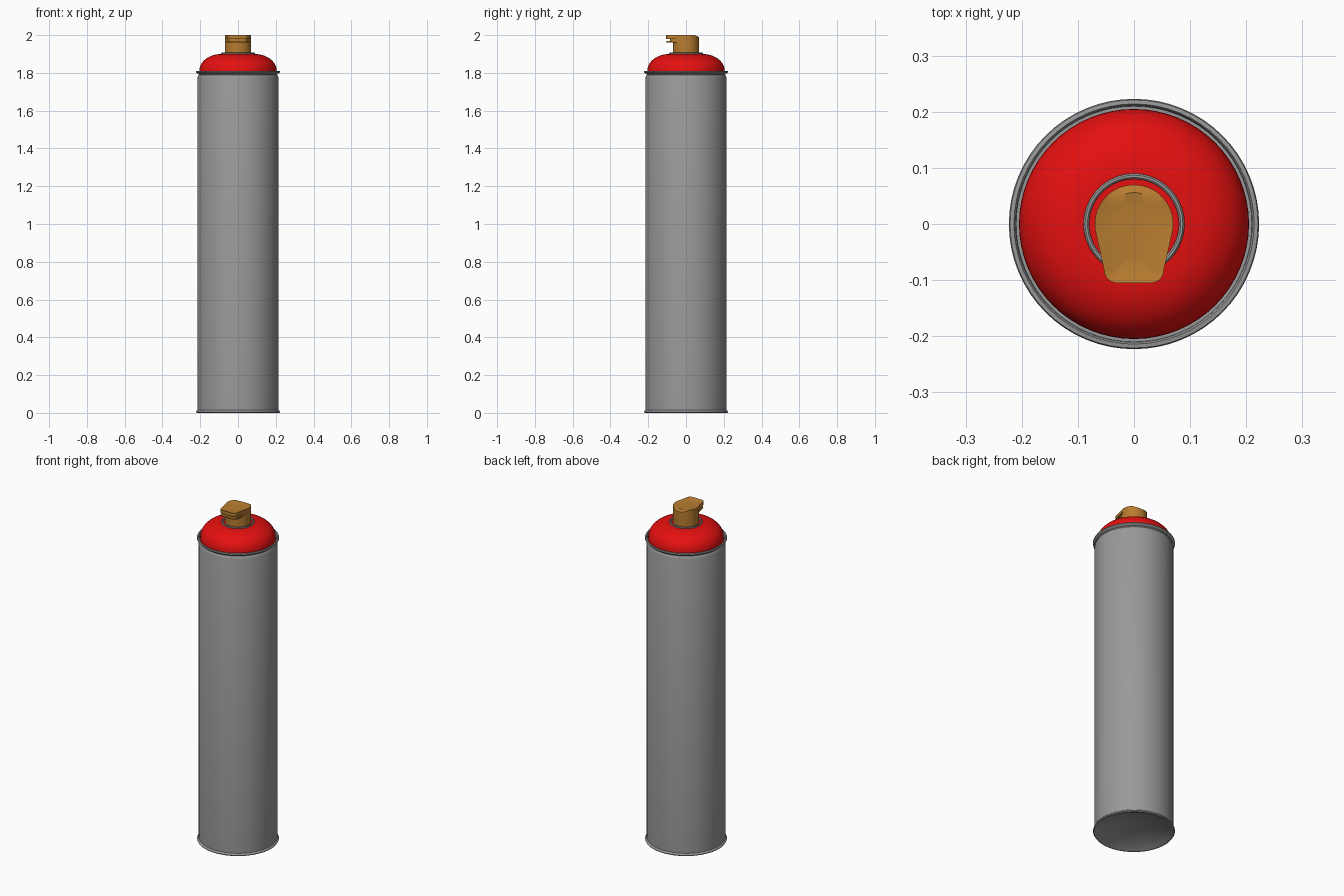
import bpy, bmesh, math

if "Cube" in bpy.data.objects:
    bpy.data.objects.remove(bpy.data.objects["Cube"])


def material(name, rgb):
    m = bpy.data.materials.new(name)
    m.diffuse_color = (*rgb, 1)
    m.use_nodes = True
    m.node_tree.nodes["Principled BSDF"].inputs["Base Color"].default_value = m.diffuse_color
    return m


GREY = material("can grey", (0.32, 0.32, 0.325))
RED = material("dome red", (0.78, 0.005, 0.005))
ORANGE = material("nozzle orange", (0.48, 0.205, 0.03))


def finish(name, bm, mat, angle=35):
    bmesh.ops.remove_doubles(bm, verts=bm.verts, dist=1e-5)
    bmesh.ops.recalc_face_normals(bm, faces=bm.faces)
    me = bpy.data.meshes.new(name)
    bm.to_mesh(me)
    bm.free()
    me.materials.append(mat)
    ob = bpy.data.objects.new(name, me)
    bpy.context.collection.objects.link(ob)
    bpy.ops.object.select_all(action='DESELECT')
    ob.select_set(True)
    bpy.context.view_layer.objects.active = ob
    bpy.ops.object.shade_smooth_by_angle(angle=math.radians(angle))
    return ob


def lathe(name, profile, mat, closed=False, steps=64):
    """Spin an (r, z) profile round the z axis."""
    bm = bmesh.new()
    vs = [bm.verts.new((r, 0, z)) for r, z in profile]
    pairs = list(zip(vs, vs[1:])) + ([(vs[-1], vs[0])] if closed else [])
    edges = [bm.edges.new(p) for p in pairs]
    bmesh.ops.spin(bm, geom=vs + edges, cent=(0, 0, 0), axis=(0, 0, 1),
                   angle=2 * math.pi, steps=steps, use_merge=True)
    return finish(name, bm, mat)


# Can: concave base, bottom bead, wall, neck groove and top rim
base = [(0.205 * i / 6, 0.04 * (1 - (i / 6) ** 2) + 0.004) for i in range(7)]
lathe("can_body", base + [
    (0.212, 0), (0.219, 0), (0.222, 0.005), (0.219, 0.011), (0.214, 0.014),
    (0.214, 1.775), (0.211, 1.783), (0.207, 1.790), (0.209, 1.795),
    (0.219, 1.799), (0.223, 1.804), (0.221, 1.810), (0.214, 1.811),
    (0.211, 1.806), (0.210, 1.798), (0.200, 1.798)], GREY)

# Red shoulder dome
dome = [(0.205, 1.798)]
for i in range(13):
    a = math.radians(90 * i / 12)
    dome.append((0.085 + 0.12 * math.cos(a) ** 0.95, 1.81 + 0.09 * math.sin(a)))
lathe("shoulder_dome", dome + [(0.0, 1.898)], RED)

# Valve ring
lathe("valve_ring", [(0.080, 1.892), (0.080, 1.904), (0.083, 1.907), (0.087, 1.907),
                     (0.090, 1.903), (0.090, 1.892)], GREY, closed=True)

# Nozzle stem
lathe("nozzle_stem", [(0, 1.89), (0.070, 1.89), (0.070, 1.972), (0, 1.972)], ORANGE)


def outline(front, width, r=0.070):
    """Teardrop: round back, tapering to a rounded front."""
    pts = [(r * math.cos(math.radians(a)), r * math.sin(math.radians(a)))
           for a in range(-8, 189, 7)]
    c = 0.022
    for s, arc in ((-1, range(180, 271, 15)), (1, range(270, 361, 15))):
        for a in arc:
            t = math.radians(a)
            pts.append((s * (width - c) + c * math.cos(t), front + c + c * math.sin(t)))
    return pts


def slab(name, front, width, z0, z1, top_dip=False):
    bm = bmesh.new()
    pts = outline(front, width)
    f = bm.faces.new([bm.verts.new((x, y, z0)) for x, y in pts])
    up = bmesh.ops.extrude_face_region(bm, geom=[f])["geom"]
    top = [g for g in up if isinstance(g, bmesh.types.BMVert)]
    for v in top:
        v.co.z = z1
        if top_dip and v.co.y > 0.045:      # back edge falls away
            v.co.z -= 0.5 * (v.co.y - 0.045)
    if top_dip:                             # shallow finger dish
        cap = next(g for g in up if isinstance(g, bmesh.types.BMFace))
        for k in (0.75, 0.5, 0.25):
            bmesh.ops.inset_region(bm, faces=[cap], thickness=0.014)
            for v in cap.verts:
                v.co.z = z1 - 0.008 * (1 - k * k)
    return finish(name, bm, ORANGE)


# Spray head: upper finger pad, recessed slot, thin lower lip
slab("finger_pad", -0.105, 0.053, 1.980, 2.0, True)
slab("spray_slot", -0.085, 0.048, 1.966, 1.982)
slab("lower_lip", -0.102, 0.052, 1.960, 1.968)
